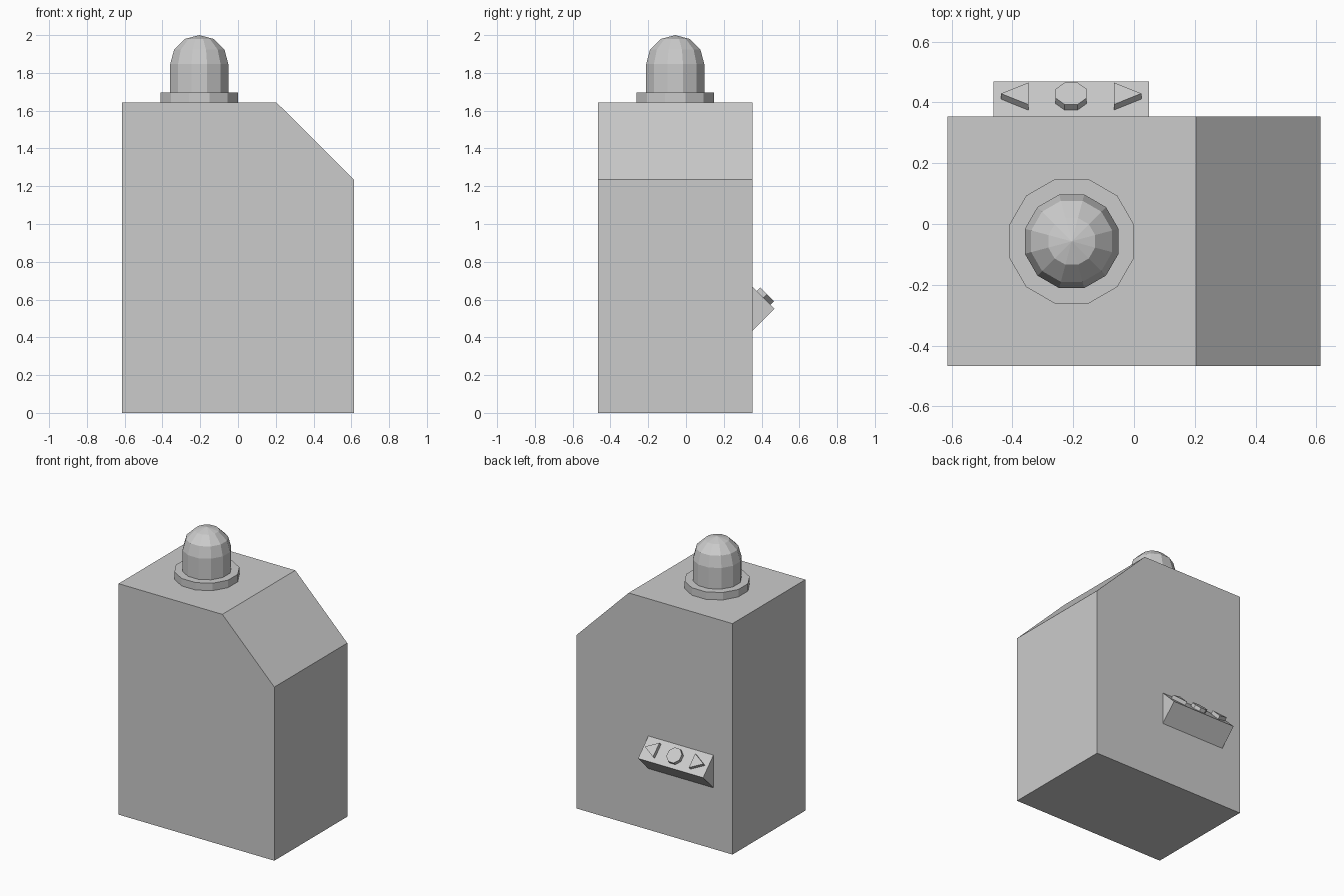
import bpy
import bmesh
from math import cos, sin, pi, radians, sqrt
from mathutils import Vector

cube = bpy.data.objects.get("Cube")
if cube:
    bpy.data.objects.remove(cube, do_unlink=True)

grey = bpy.data.materials.new("light_grey")
grey.use_nodes = True
colour = (0.6, 0.6, 0.6, 1)
grey.diffuse_color = colour
grey.node_tree.nodes["Principled BSDF"].inputs["Base Color"].default_value = colour


def finish(name, bm):
    """Turn a bmesh into a flat shaded object."""
    bmesh.ops.recalc_face_normals(bm, faces=bm.faces)
    mesh = bpy.data.meshes.new(name)
    bm.to_mesh(mesh)
    bm.free()
    mesh.materials.append(grey)
    obj = bpy.data.objects.new(name, mesh)
    bpy.context.collection.objects.link(obj)
    return obj


def prism(name, outline, depth):
    """Extrude a closed outline of 3D points along a vector."""
    bm = bmesh.new()
    face = bm.faces.new([bm.verts.new(p) for p in outline])
    out = bmesh.ops.extrude_face_region(bm, geom=[face], use_keep_orig=True)
    moved = [v for v in out["geom"] if isinstance(v, bmesh.types.BMVert)]
    bmesh.ops.translate(bm, verts=moved, vec=depth)
    return finish(name, bm)


def polygon(sides, apothem):
    """Regular polygon with flat sides facing the axes."""
    r = apothem / cos(pi / sides)
    return [(r * cos((i + 0.5) * 2 * pi / sides),
             r * sin((i + 0.5) * 2 * pi / sides)) for i in range(sides)]


# Cabinet with one sloped top corner
FRONT, BACK = -0.467, 0.353
profile = [(-0.613, 0), (0.613, 0), (0.613, 1.235), (0.204, 1.643), (-0.613, 1.643)]
prism("cabinet", [(x, FRONT, z) for x, z in profile], (0, BACK - FRONT, 0))

# Lamp flange
LX, LY = -0.205, -0.057
prism("lamp_flange", [(LX + x, LY + y, 1.643) for x, y in polygon(12, 0.205)],
      (0, 0, 0.053))

# Domed lamp: straight sides below a faceted hemisphere
R, SPRING = 0.154, 1.846
bm = bmesh.new()
levels = [(R, 1.696)] + [(R * cos(radians(a)), SPRING + R * sin(radians(a)))
                         for a in (0, 30, 60)]
rings = [[bm.verts.new((LX + x, LY + y, z)) for x, y in polygon(12, r)]
         for r, z in levels]
for low, high in zip(rings, rings[1:]):
    for i in range(12):
        j = (i + 1) % 12
        bm.faces.new((low[i], low[j], high[j], high[i]))
tip = bm.verts.new((LX, LY, SPRING + R))
for i in range(12):
    bm.faces.new((rings[-1][i], rings[-1][(i + 1) % 12], tip))
bm.faces.new(rings[0])
finish("lamp_dome", bm)

# Wedge control panel on the back
PX0, PX1 = -0.463, 0.049
wedge = [(BACK, 0.667), (0.469, 0.551), (BACK, 0.435)]
prism("control_panel", [(PX0, y, z) for y, z in wedge], (PX1 - PX0, 0, 0))

# Buttons raised from the sloped panel face
centre = Vector(((PX0 + PX1) / 2, (BACK + 0.469) / 2, 0.609))
across = Vector((1, 0, 0))
up_slope = Vector((0, -1, 1)) / sqrt(2)
normal = Vector((0, 1, 1)) / sqrt(2)


def button(name, outline):
    prism(name, [centre + across * u + up_slope * v for u, v in outline], normal * 0.026)


button("round_button", polygon(8, 0.051))
for side, name in ((-1, "right_arrow_button"), (1, "left_arrow_button")):
    button(name, [(side * 0.231, 0), (side * 0.141, 0.051), (side * 0.141, -0.051)])
